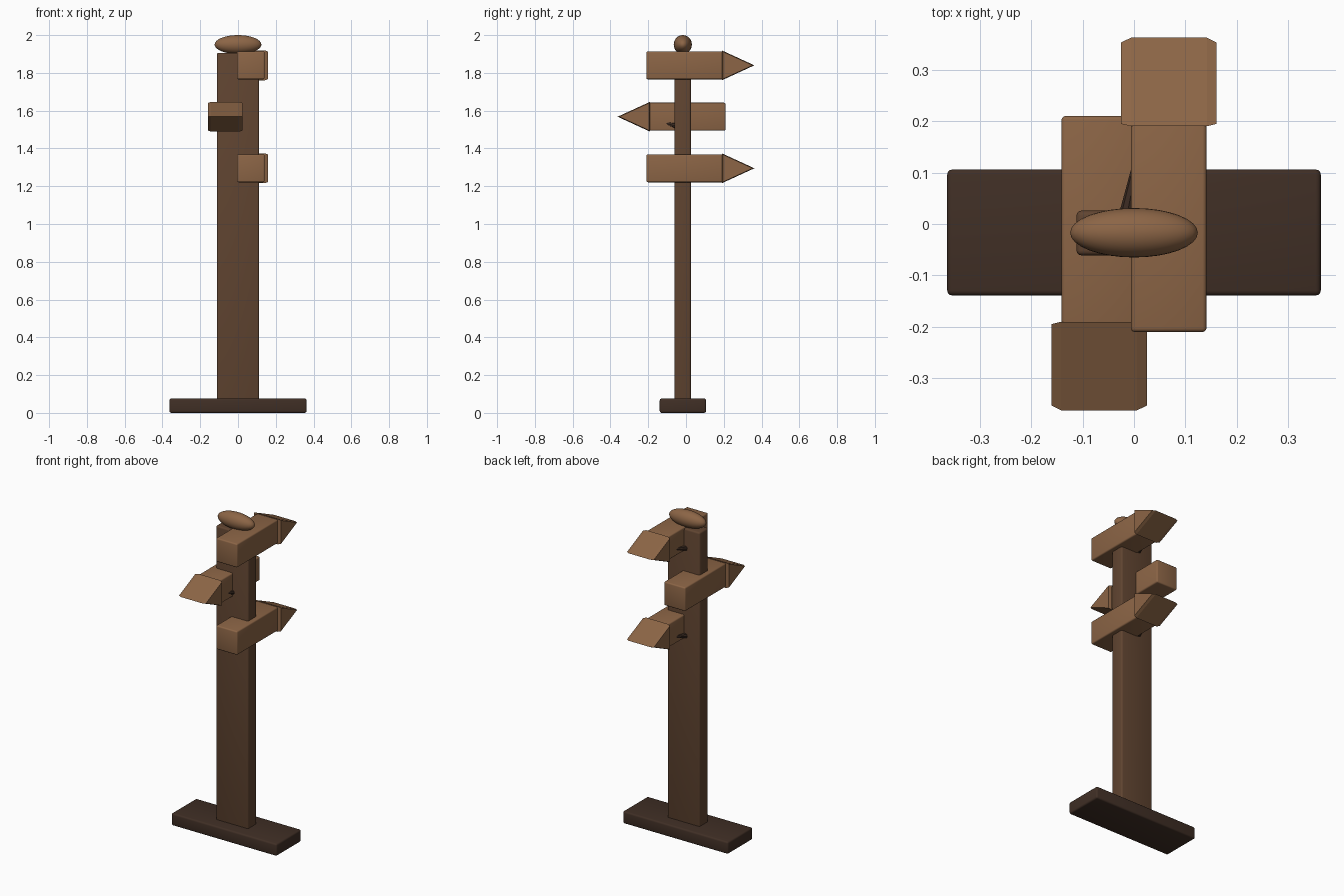
import bpy, bmesh, math
from mathutils import Vector, Matrix

if "Cube" in bpy.data.objects:
    bpy.data.objects.remove(bpy.data.objects["Cube"])


def material(name, rgb):
    m = bpy.data.materials.new(name)
    m.diffuse_color = (*rgb, 1)
    m.use_nodes = True
    m.node_tree.nodes["Principled BSDF"].inputs["Base Color"].default_value = m.diffuse_color
    return m


LIGHT = material("light wood", (0.262, 0.130, 0.061))
MID = material("post wood", (0.117, 0.058, 0.030))
DARK = material("dark wood", (0.051, 0.028, 0.0185))


def finish(name, bm, mat, rot=0.0, smooth=True):
    bmesh.ops.rotate(bm, verts=bm.verts, cent=(0, 0, 0),
                     matrix=Matrix.Rotation(rot, 3, 'Z'))
    bmesh.ops.recalc_face_normals(bm, faces=bm.faces)
    me = bpy.data.meshes.new(name)
    bm.to_mesh(me)
    bm.free()
    me.materials.append(mat)
    ob = bpy.data.objects.new(name, me)
    bpy.context.collection.objects.link(ob)
    if smooth:
        bpy.ops.object.select_all(action='DESELECT')
        ob.select_set(True)
        bpy.context.view_layer.objects.active = ob
        bpy.ops.object.shade_smooth_by_angle(angle=math.radians(32))
    return ob


def box(name, lo, hi, mat, bevel, rot=0.0):
    lo, hi = Vector(lo), Vector(hi)
    bm = bmesh.new()
    bmesh.ops.create_cube(bm, size=1)
    bmesh.ops.scale(bm, verts=bm.verts, vec=hi - lo)
    bmesh.ops.translate(bm, verts=bm.verts, vec=(lo + hi) / 2)
    bmesh.ops.bevel(bm, geom=bm.edges[:], offset=bevel, segments=3,
                    profile=0.5, affect='EDGES')
    return finish(name, bm, mat, rot)


def arrow_tip(name, z, rot):
    # triangular prism across x with slightly shrunken ends
    tri = [(0.190, -0.079), (0.190, 0.079), (0.362, 0.0)]
    cy = sum(p[0] for p in tri) / 3
    bm = bmesh.new()
    rings = []
    for x, s in ((-0.025, 0.92), (-0.006, 1), (0.142, 1), (0.160, 0.92)):
        rings.append([bm.verts.new((x, cy + (y - cy) * s, z + h * s)) for y, h in tri])
    for a, b in zip(rings, rings[1:]):
        for i in range(3):
            j = (i + 1) % 3
            bm.faces.new((a[i], a[j], b[j], b[i]))
    bm.faces.new(rings[0])
    bm.faces.new(rings[-1])
    return finish(name, bm, LIGHT, rot, smooth=False)


def peg(name, z, rot):
    # small slanted peg sticking out of the post under each arrow
    a, b = Vector((-0.014, 0.015, z - 0.058)), Vector((0.004, 0.108, z - 0.034))
    d = b - a
    mat = Matrix.Translation((a + b) / 2) @ d.to_track_quat('Z', 'Y').to_matrix().to_4x4()
    bm = bmesh.new()
    bmesh.ops.create_cone(bm, cap_ends=True, segments=8, radius1=0.016,
                          radius2=0.009, depth=d.length, matrix=mat)
    return finish(name, bm, DARK, rot)


# Base and post
box("base", (-0.363, -0.139, 0), (0.363, 0.106, 0.076), DARK, 0.010)
box("post", (-0.112, -0.061, 0.05), (0.112, 0.026, 1.906), MID, 0.010)

# Rounded cap
bm = bmesh.new()
bmesh.ops.create_uvsphere(bm, u_segments=32, v_segments=16, radius=1)
bmesh.ops.scale(bm, verts=bm.verts, vec=(0.124, 0.048, 0.050))
bmesh.ops.translate(bm, verts=bm.verts, vec=(0, -0.017, 1.950))
cap = finish("cap", bm, LIGHT)

# Three arrow boards, the middle one turned around
for label, z, rot in (("top", 1.840, 0), ("middle", 1.568, math.pi), ("bottom", 1.295, 0)):
    box(label + "_board", (-0.006, -0.210, z - 0.074), (0.141, 0.205, z + 0.074),
        LIGHT, 0.008, rot)
    arrow_tip(label + "_arrow_tip", z, rot)
    peg(label + "_peg", z, rot)
